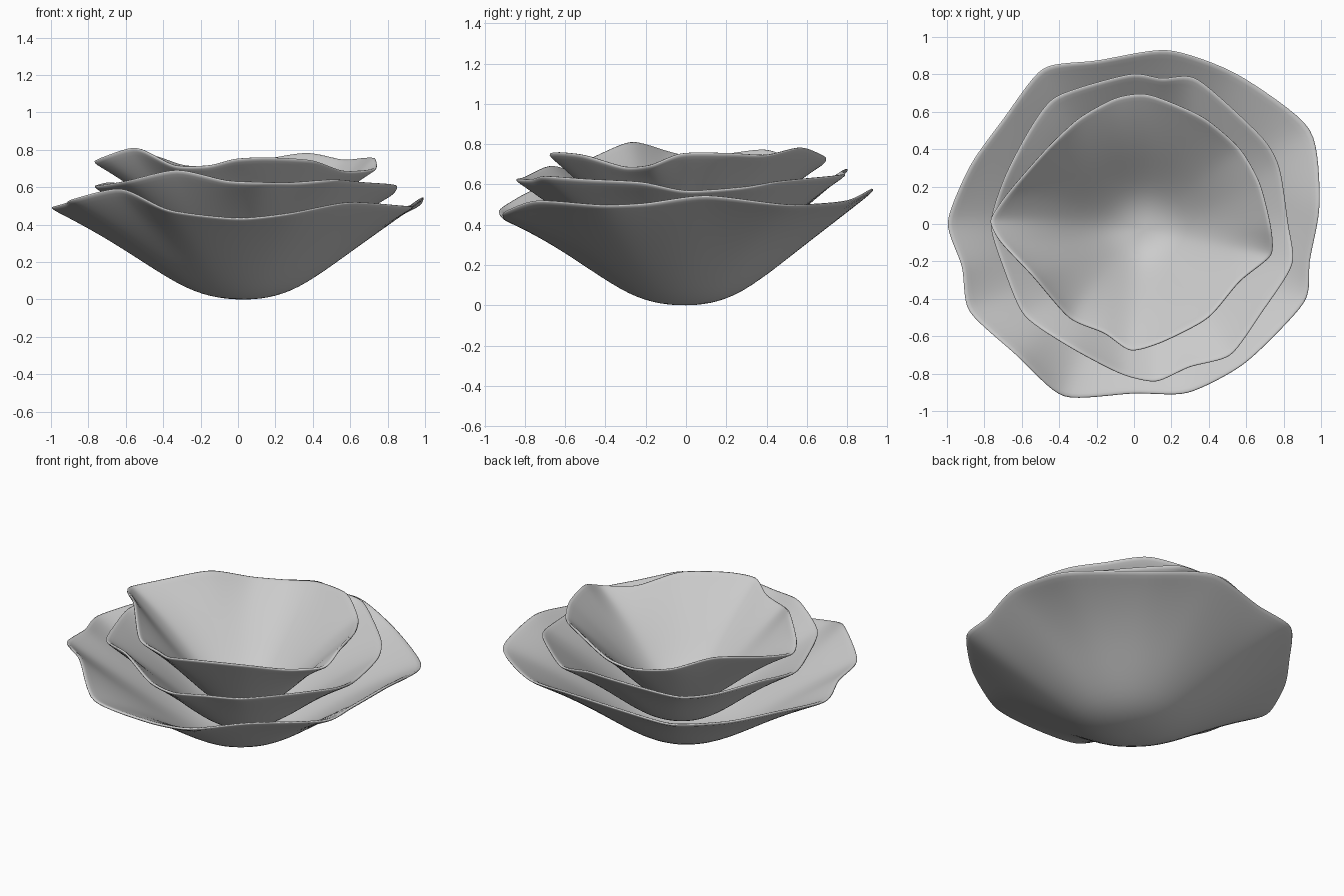
import bpy, bmesh
from mathutils import Vector

if "Cube" in bpy.data.objects:
    bpy.data.objects.remove(bpy.data.objects["Cube"])

# rim control points (x, y, z) of each wavy bowl, counter-clockwise
OUTER = [(1.0, .1, .54), (.95, .51, .49), (.55, .81, .51), (.18, .94, .575), (-.2, .88, .53),
         (-.49, .84, .51), (-.7, .57, .48), (-.88, .32, .50), (-1.005, .01, .485), (-.925, -.23, .51),
         (-.89, -.47, .53), (-.63, -.71, .59), (-.38, -.93, .47), (0, -.91, .425), (.29, -.91, .455),
         (.6, -.75, .515), (.92, -.42, .49), (.945, -.2, .5)]
MIDDLE = [(.83, 0, .56), (.785, .3, .58), (.69, .47, .61), (.34, .785, .64), (.15, .785, .66),
          (-.02, .81, .67), (-.42, .69, .61), (-.57, .5, .60), (-.7, .25, .62), (-.775, 0, .60),
          (-.7, -.25, .61), (-.59, -.5, .63), (-.33, -.675, .69), (-.07, -.81, .63), (.12, -.85, .62),
          (.3, -.77, .62), (.52, -.71, .635), (.68, -.49, .62), (.855, -.22, .605)]
INNER = [(.74, -.02, .75), (.68, .22, .75), (.57, .41, .74), (.37, .58, .78), (.08, .70, .73),
         (-.1, .68, .70), (-.3, .57, .71), (-.48, .4, .77), (-.68, .17, .74), (-.775, .02, .73),
         (-.72, -.1, .76), (-.55, -.28, .81), (-.35, -.51, .71), (-.16, -.59, .71), (-.02, -.685, .745),
         (.15, -.64, .755), (.4, -.51, .74), (.57, -.31, .68), (.74, -.17, .69)]

# bowl profile: fraction of radius, fraction of height
PROFILE = [(.06, .003), (.13, .018), (.21, .055), (.3, .125), (.4, .24), (.5, .37),
           (.6, .505), (.7, .635), (.8, .76), (.9, .88), (.96, .95), (1, 1)]


def closed_spline(points, steps=4):
    pts = [Vector(p) for p in points]
    n, out = len(pts), []
    for i in range(n):
        a, b, c, d = (pts[(i + k) % n] for k in (-1, 0, 1, 2))
        m0, m1 = (c - a) * .33, (d - b) * .33
        for s in range(steps):
            t = s / steps
            out.append(b * (2*t**3 - 3*t**2 + 1) + m0 * (t**3 - 2*t**2 + t)
                       + c * (3*t**2 - 2*t**3) + m1 * (t**3 - t**2))
    return out


def smoothed(loop, passes):
    # rounder version of the rim, used for the calm inner part of the bowl
    for _ in range(passes):
        n = len(loop)
        loop = [(loop[i - 1] + loop[i] * 2 + loop[(i + 1) % n]) / 4 for i in range(n)]
    return loop


def bowl(name, rim_points, base, center):
    rim = closed_spline(rim_points)
    calm = smoothed(rim, 60)
    n = len(rim)
    c = Vector((center[0], center[1], base))
    height = sum(p.z for p in rim) / n - base
    grow = (sum((p - c).xy.length for p in rim)
            / sum((p - c).xy.length for p in calm))
    bm = bmesh.new()
    bottom = bm.verts.new(c)
    rings = []
    for r, h in PROFILE:
        ring = []
        for p, q in zip(rim, calm):
            q = Vector((c.x + (q.x - c.x) * grow, c.y + (q.y - c.y) * grow, q.z))
            m = q.lerp(p, r ** 3)
            wave = (m.z - base - height) * r ** 1.5
            ring.append(bm.verts.new((c.x + (m.x - c.x) * r, c.y + (m.y - c.y) * r,
                                      base + height * h + wave)))
        rings.append(ring)
    for j in range(n):
        k = (j + 1) % n
        bm.faces.new((bottom, rings[0][k], rings[0][j]))
        for lo, hi in zip(rings, rings[1:]):
            bm.faces.new((lo[j], lo[k], hi[k], hi[j]))
    bmesh.ops.recalc_face_normals(bm, faces=bm.faces)
    # outside of the bowl faces down
    bm.normal_update()
    if bottom.link_faces[0].normal.z > 0:
        bmesh.ops.reverse_faces(bm, faces=bm.faces)
    for f in bm.faces:
        f.smooth = True
    me = bpy.data.meshes.new(name)
    bm.to_mesh(me)
    bm.free()
    ob = bpy.data.objects.new(name, me)
    bpy.context.collection.objects.link(ob)
    # thin wall with a softened lip
    wall = ob.modifiers.new("wall", 'SOLIDIFY')
    wall.thickness = .018
    wall.offset = -1
    soft = ob.modifiers.new("soft_lip", 'SUBSURF')
    soft.levels = soft.render_levels = 1
    return ob


bowl("outer_bowl", OUTER, 0.0, (.03, 0))
bowl("middle_bowl", MIDDLE, .12, (.05, -.02))
bowl("inner_bowl", INNER, .23, (.06, -.03))
